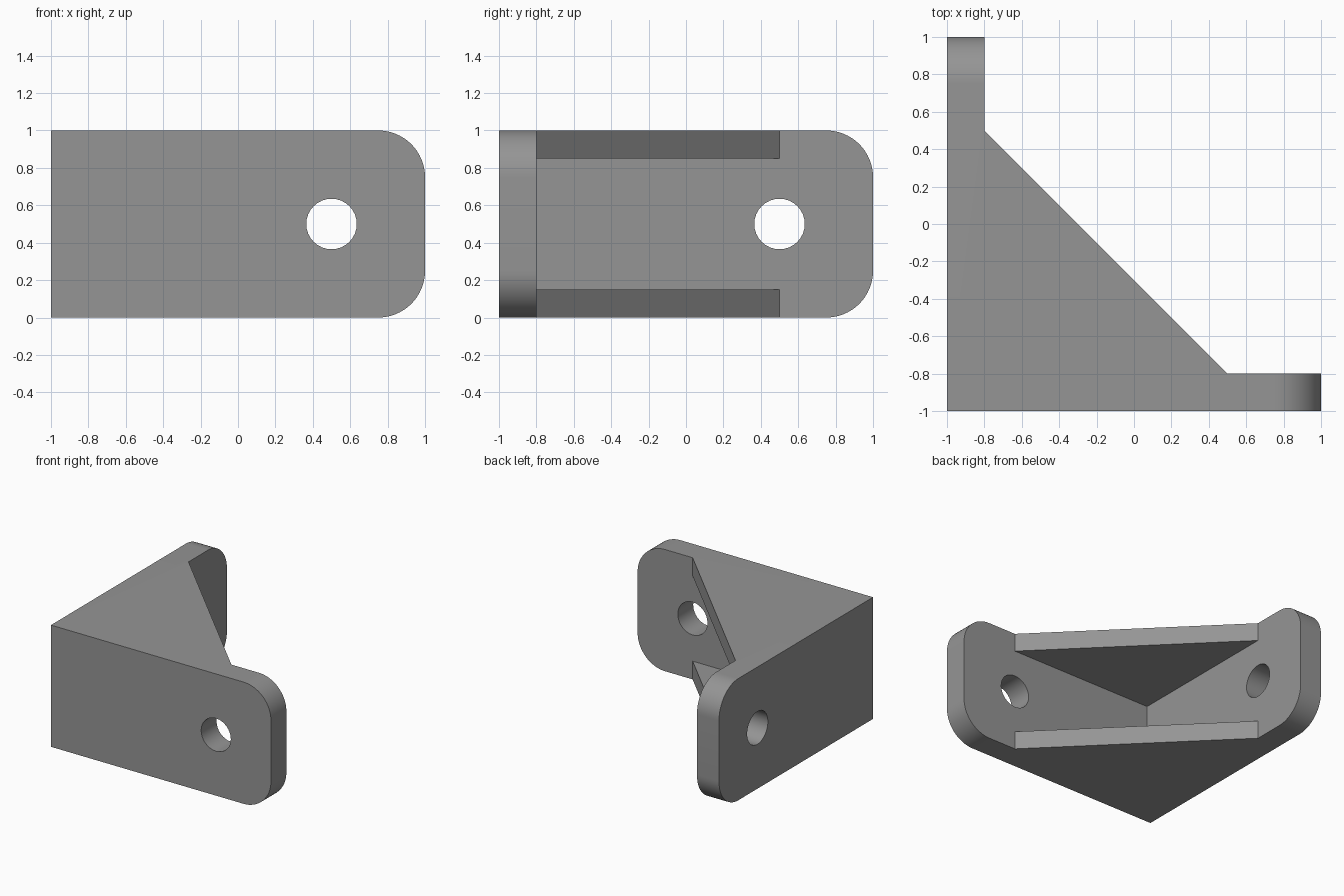
import bpy, bmesh, math
from mathutils import Matrix, Vector

if "Cube" in bpy.data.objects:
    bpy.data.objects.remove(bpy.data.objects["Cube"])

grey = bpy.data.materials.new("grey_metal")
grey.diffuse_color = (0.3, 0.3, 0.3, 1)
grey.use_nodes = True
grey.node_tree.nodes["Principled BSDF"].inputs["Base Color"].default_value = grey.diffuse_color

T = 0.2          # plate thickness
R = 0.25         # corner radius
G = 0.15         # gusset thickness


def prism(name, outline, height, matrix):
    """Extrude a flat outline along its local z and place it."""
    bm = bmesh.new()
    face = bm.faces.new([bm.verts.new((x, y, 0)) for x, y in outline])
    ext = bmesh.ops.extrude_face_region(bm, geom=[face])
    moved = [v for v in ext["geom"] if isinstance(v, bmesh.types.BMVert)]
    bmesh.ops.translate(bm, verts=moved, vec=(0, 0, height))
    bm.transform(matrix)
    bmesh.ops.recalc_face_normals(bm, faces=bm.faces)
    mesh = bpy.data.meshes.new(name)
    bm.to_mesh(mesh)
    bm.free()
    mesh.materials.append(grey)
    obj = bpy.data.objects.new(name, mesh)
    bpy.context.collection.objects.link(obj)
    return obj


def arc(cx, cy, r, a0, a1, n):
    return [(cx + r * math.cos(math.radians(a0 + (a1 - a0) * i / n)),
             cy + r * math.sin(math.radians(a0 + (a1 - a0) * i / n))) for i in range(n + 1)]


def combine(target, other, operation):
    mod = target.modifiers.new(operation.lower(), 'BOOLEAN')
    mod.operation, mod.solver, mod.object = operation, 'EXACT', other
    bpy.context.view_layer.objects.active = target
    bpy.ops.object.modifier_apply(modifier=mod.name)
    bpy.data.objects.remove(other)


# Local frames: outline (u, v) -> (x, z) for the front plate, (y, z) for the side plate
front = Matrix(((1, 0, 0, 0), (0, 0, 1, -1), (0, 1, 0, 0), (0, 0, 0, 1)))
side = Matrix(((0, 0, 1, -1), (1, 0, 0, 0), (0, 1, 0, 0), (0, 0, 0, 1)))


def plate_outline(start):
    return ([(start, 0)] + arc(1 - R, R, R, -90, 0, 16)
            + arc(1 - R, 1 - R, R, 0, 90, 16) + [(start, 1)])


# Two plates at a right angle, each with a rounded free end
bracket = prism("corner_bracket", plate_outline(-1), T, front)
combine(bracket, prism("side_plate", plate_outline(-1), T, side), 'UNION')

# Triangular gussets flush with the top and bottom
for z in (0, 1 - G):
    gusset = prism("gusset", [(-0.8, -0.8), (0.5, -0.8), (-0.8, 0.5)], G,
                   Matrix.Translation((0, 0, z)))
    combine(bracket, gusset, 'UNION')

# Screw hole through each plate
for frame in (front, side):
    hole = prism("hole_cutter", arc(0.5, 0.5, 0.135, 0, 348.75, 31), T + 0.2,
                 frame @ Matrix.Translation((0, 0, -0.1)))
    combine(bracket, hole, 'DIFFERENCE')

# Clean up leftover coplanar edges
bm = bmesh.new()
bm.from_mesh(bracket.data)
bmesh.ops.remove_doubles(bm, verts=bm.verts, dist=0.0005)
bmesh.ops.dissolve_limit(bm, angle_limit=math.radians(0.5), verts=bm.verts, edges=bm.edges)
bmesh.ops.recalc_face_normals(bm, faces=bm.faces)
bm.to_mesh(bracket.data)
bm.free()

bpy.ops.object.select_all(action='DESELECT')
bracket.select_set(True)
bpy.context.view_layer.objects.active = bracket
bpy.ops.object.shade_smooth_by_angle(angle=math.radians(30))
